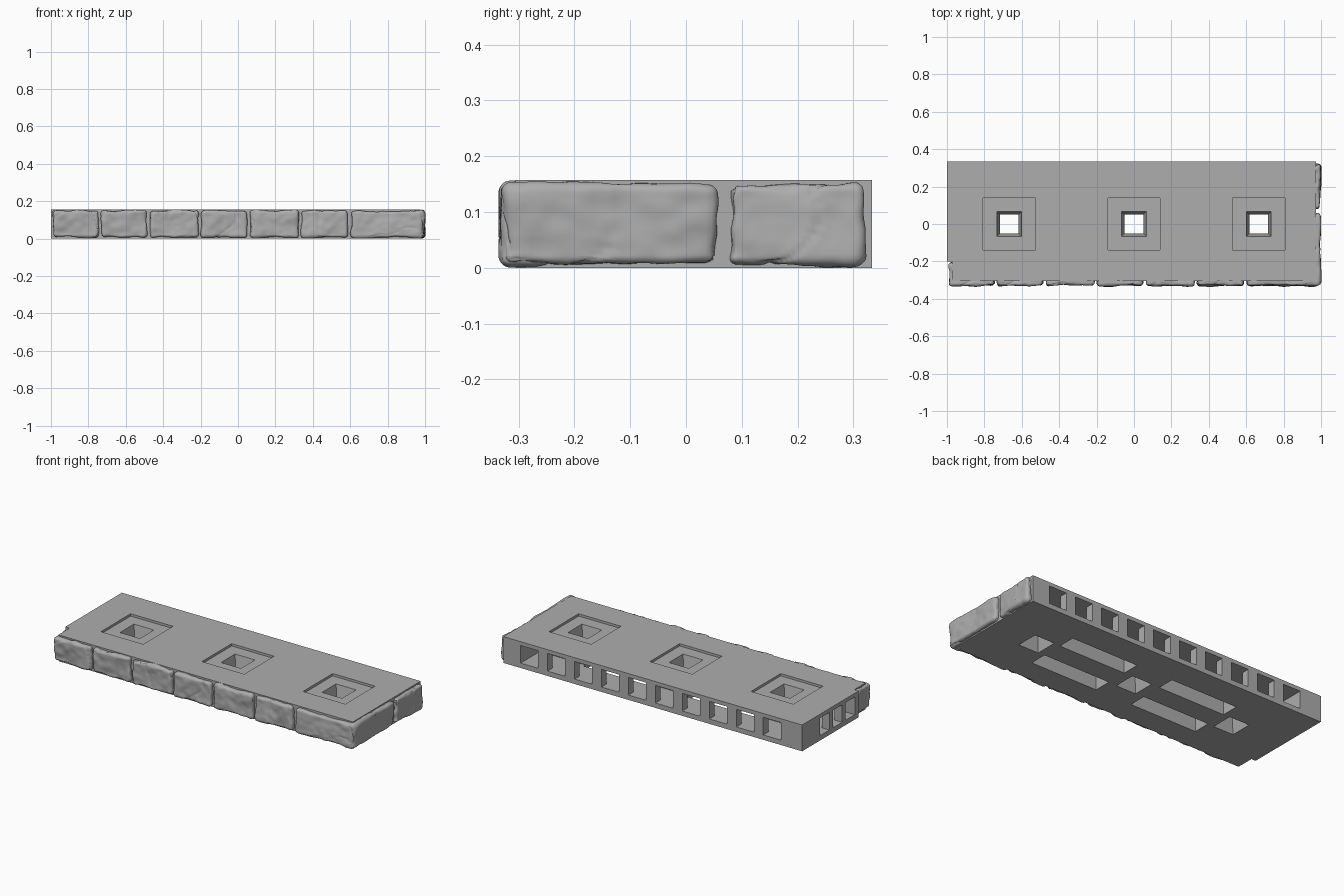
import bpy, bmesh
from mathutils import Vector, noise

if "Cube" in bpy.data.objects:
    bpy.data.objects.remove(bpy.data.objects["Cube"], do_unlink=True)

TOP = 0.157
grey = bpy.data.materials.new("stone grey")
grey.use_nodes = True
color = (0.42, 0.42, 0.42, 1)
grey.diffuse_color = color
bsdf = next(n for n in grey.node_tree.nodes if n.type == 'BSDF_PRINCIPLED')
bsdf.inputs["Base Color"].default_value = color
bsdf.inputs["Roughness"].default_value = 0.8


def make_object(name, bm):
    bmesh.ops.recalc_face_normals(bm, faces=bm.faces)
    mesh = bpy.data.meshes.new(name)
    bm.to_mesh(mesh)
    bm.free()
    mesh.materials.append(grey)
    obj = bpy.data.objects.new(name, mesh)
    bpy.context.collection.objects.link(obj)
    return obj


def stacked(name, cx, cy, rings):
    """Closed solid of stacked rectangles (z, half width, half depth)."""
    bm = bmesh.new()
    loops = [[bm.verts.new((cx + sx * hx, cy + sy * hy, z))
              for sx, sy in ((-1, -1), (1, -1), (1, 1), (-1, 1))] for z, hx, hy in rings]
    bm.faces.new(loops[0])
    bm.faces.new(loops[-1])
    for a, b in zip(loops, loops[1:]):
        for i in range(4):
            j = (i + 1) % 4
            bm.faces.new((a[i], a[j], b[j], b[i]))
    return make_object(name, bm)


def box(name, lo, hi):
    hx, hy = (hi[0] - lo[0]) / 2, (hi[1] - lo[1]) / 2
    return stacked(name, lo[0] + hx, lo[1] + hy, [(lo[2], hx, hy), (hi[2], hx, hy)])


def cut(target, cutter):
    mod = target.modifiers.new("cut", 'BOOLEAN')
    mod.operation = 'DIFFERENCE'
    mod.solver = 'EXACT'
    mod.object = cutter
    bpy.context.view_layer.objects.active = target
    bpy.ops.object.modifier_apply(modifier=mod.name)
    bpy.data.objects.remove(cutter, do_unlink=True)


def stone(name, lo, hi, seed):
    """Rounded block, chipped inward by noise with a few cracks."""
    bm = bmesh.new()
    bmesh.ops.create_cube(bm, size=2)
    bmesh.ops.subdivide_edges(bm, edges=bm.edges[:], cuts=28, use_grid_fill=True)
    lo, hi = Vector(lo), Vector(hi)
    mid, half = (lo + hi) / 2, (hi - lo) / 2
    r = 0.022
    shift = Vector((seed * 3.7, seed * 1.9, seed * 5.3))
    for v in bm.verts:
        p = Vector(v.co[i] * half[i] for i in range(3))
        core = Vector(max(r - half[i], min(half[i] - r, p[i])) for i in range(3))
        n = (p - core).normalized()
        q = mid + core + n * r
        wide = noise.noise(q * 9 + shift)
        fine = noise.noise(q * 28 + shift)
        line = abs(noise.noise(q * 5 - shift))
        dent = 0.006 + 0.011 * wide + 0.004 * fine
        dent += 0.005 * max(0, 1 - line / 0.03)
        v.co = q - n * max(0, min(0.016, dent))
    obj = make_object(name, bm)
    for f in obj.data.polygons:
        f.use_smooth = True
    return obj


# Slab with a notch for the wrapped corner stone
slab = box("floor_slab", (-1, -0.305, 0), (0.972, 0.333, TOP))
cut(slab, box("corner_notch", (-1.1, -0.4, -0.1), (-0.972, -0.2, 0.3)))

# Three recessed square through-holes
for x in (-0.667, 0, 0.667):
    cut(slab, stacked("hole", x, 0, [(-0.01, 0.068, 0.068), (0.07, 0.05, 0.05),
                                     (0.143, 0.066, 0.066), (0.143, 0.14, 0.14),
                                     (0.2, 0.14, 0.14)]))

# Connector channels behind the back and left faces
LOW, HIGH = 0.028, 0.135
cut(slab, box("back_channel", (-0.86, 0.15, LOW), (0.86, 0.285, HIGH)))
cut(slab, box("side_channel", (-0.95, -0.165, LOW), (-0.82, 0.165, HIGH)))

# Underside slots
for sx in (-0.34, 0.34):
    for sy in (-0.115, 0.115):
        cut(slab, stacked("slot", sx, sy, [(-0.05, 0.22, 0.052), (0.13, 0.22, 0.052)]))

# Rows of ports through the back and left faces
for i in range(10):
    x = (i - 4.5) * 0.178
    cut(slab, box("port", (x - 0.058, 0.25, LOW + 0.001), (x + 0.058, 0.4, HIGH - 0.001)))
for i in range(3):
    y = (i - 1) * 0.12
    cut(slab, box("port", (-1.1, y - 0.044, LOW + 0.001), (-0.9, y + 0.044, HIGH - 0.001)))

# Front row of stones; the first one wraps the left corner
seams = [-0.998, -0.737, -0.478, -0.205, 0.055, 0.33, 0.595, 0.994]
for i, (a, b) in enumerate(zip(seams, seams[1:])):
    depth = -0.2 if i == 0 else -0.235
    stone(f"front_stone_{i + 1}", (a + 0.003, -0.336, 0.0005), (b - 0.003, depth, TOP - 0.0005), i + 1)

# Stones on the right end
for i, (a, b) in enumerate([(-0.332, 0.062), (0.07, 0.325)]):
    stone(f"side_stone_{i + 1}", (0.9, a, 0.0005), (1.003, b, TOP - 0.0005), i + 11)
